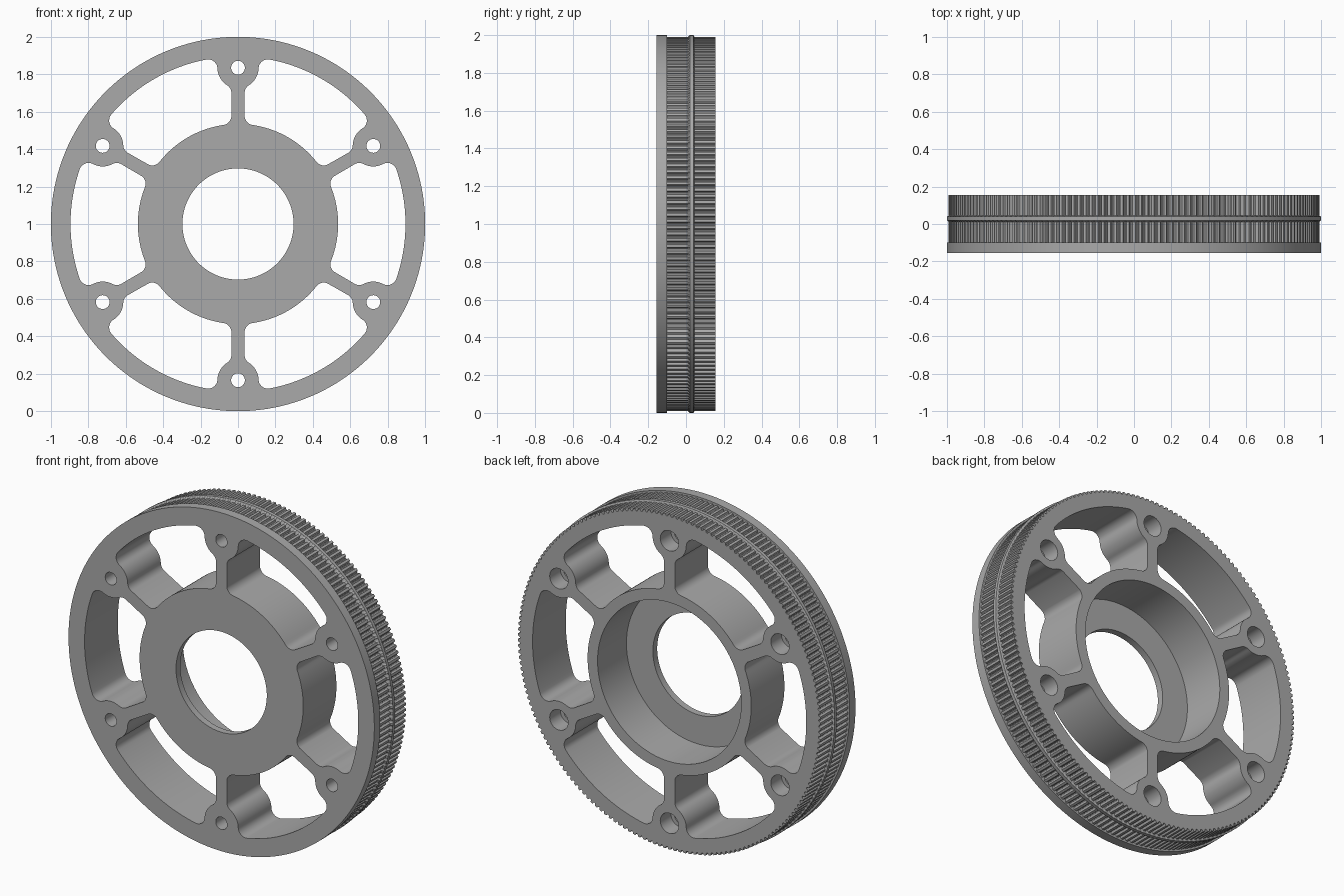
import bpy, bmesh
from math import sin, cos, pi, atan2, hypot, radians, sqrt

cube = bpy.data.objects.get("Cube")
if cube:
    bpy.data.objects.remove(cube, do_unlink=True)

HALF = 0.155                       # half width of the wheel
TEETH = 186
TOOTH = [(-0.21, 0.99), (0.21, 0.99), (0.28, 0.983), (0.37, 0.978),
         (0.5, 0.976), (0.63, 0.978), (0.72, 0.983)]
HUB, RIM, BOSS, BOLT, FILLET, SPOKE = 0.535, 0.895, 0.11, 0.835, 0.05, 0.035


def circle(r, n=128, centre=(0, 0)):
    return [(centre[0] + r * cos(2 * pi * i / n), centre[1] + r * sin(2 * pi * i / n)) for i in range(n)]


def arc(centre, r, start, end, n):
    """Points on the shorter arc between the directions of two points."""
    a = atan2(start[1] - centre[1], start[0] - centre[0])
    b = atan2(end[1] - centre[1], end[0] - centre[0])
    d = (b - a + pi) % (2 * pi) - pi
    return [(centre[0] + r * cos(a + d * i / n), centre[1] + r * sin(a + d * i / n)) for i in range(n)]


def turn(points, angle):
    c, s = cos(angle), sin(angle)
    return [(x * c - z * s, x * s + z * c) for x, z in points]


def loft(bm, rings):
    """Closed solid through rings of (y, outline), with the axis along y."""
    loops = [[bm.verts.new((x, y, z + 1)) for x, z in pts] for y, pts in rings]
    n = len(loops[0])
    for a, b in zip(loops, loops[1:]):
        for i in range(n):
            bm.faces.new((a[i], a[(i + 1) % n], b[(i + 1) % n], b[i]))
    bm.faces.new(loops[0])
    bm.faces.new(loops[-1])


def finish(bm, name):
    bmesh.ops.recalc_face_normals(bm, faces=bm.faces)
    mesh = bpy.data.meshes.new(name)
    bm.to_mesh(mesh)
    bm.free()
    obj = bpy.data.objects.new(name, mesh)
    bpy.context.collection.objects.link(obj)
    return obj


def pocket():
    """Opening between two spokes: half outline of tangent arcs, mirrored."""
    o, bolt, fx = (0, 0), (0, BOLT), SPOKE + FILLET
    mid = (sin(pi / 6), cos(pi / 6))
    low = (fx, sqrt((HUB + FILLET) ** 2 - fx ** 2))
    high = (fx, BOLT - sqrt((BOSS + FILLET) ** 2 - fx ** 2))
    rr, br = RIM - FILLET, BOSS + FILLET
    z = (rr ** 2 + BOLT ** 2 - br ** 2) / (2 * BOLT)
    top = (sqrt(rr ** 2 - z ** 2), z)
    half = arc(o, HUB, mid, low, 14)
    half += arc(low, FILLET, o, (0, low[1]), 8)
    half += arc(high, FILLET, (0, high[1]), bolt, 8)
    half += arc(bolt, BOSS, high, top, 10)
    half += arc(top, FILLET, bolt, (top[0] * 2, top[1] * 2), 10)
    half += arc(o, RIM, top, mid, 16)
    half.append((mid[0] * RIM, mid[1] * RIM))
    # Centre the pocket on the vertical axis, then mirror it
    half = turn(half, pi / 6)
    return half + [(-x, z) for x, z in half[-2:0:-1]]


# Toothed body: front flange, two belt tracks and a middle ridge
angles = [((t + f) * 2 * pi / TEETH, r) for t in range(TEETH) for f, r in TOOTH]
gear = [(r * sin(a), r * cos(a)) for a, r in angles]
disc = [(sin(a), cos(a)) for a, r in angles]
bm = bmesh.new()
loft(bm, [(-HALF, disc), (-0.10, disc), (-0.10, gear), (0.01, gear), (0.02, disc),
          (0.04, disc), (0.045, gear), (HALF, gear)])
wheel = finish(bm, "toothed_wheel")

# Cutter: stepped centre bore, spoke pockets and stepped bolt holes
bm = bmesh.new()
loft(bm, [(-0.3, circle(0.297)), (-0.115, circle(0.297)), (-0.115, circle(0.47)), (0.3, circle(0.47))])
opening = pocket()
for k in range(6):
    shape = turn(opening, k * pi / 3 + pi / 6)
    loft(bm, [(-0.3, shape), (0.3, shape)])
    centre = turn([(0, BOLT)], k * pi / 3)[0]
    small, large = circle(0.037, 32, centre), circle(0.06, 32, centre)
    loft(bm, [(-0.3, small), (0.055, small), (0.055, large), (0.3, large)])
cutter = finish(bm, "opening_cutter")
cutter.hide_render = True

cut = wheel.modifiers.new("openings", 'BOOLEAN')
cut.operation, cut.solver, cut.object = 'DIFFERENCE', 'EXACT', cutter
bpy.context.view_layer.objects.active = wheel
wheel.select_set(True)
bpy.ops.object.modifier_apply(modifier=cut.name)
bpy.data.objects.remove(cutter, do_unlink=True)

# Single grey finish
grey = bpy.data.materials.new("plain_grey")
grey.use_nodes = True
colour = (0.4, 0.4, 0.4, 1)
grey.diffuse_color = colour
grey.node_tree.nodes["Principled BSDF"].inputs["Base Color"].default_value = colour
wheel.data.materials.clear()
wheel.data.materials.append(grey)
bpy.ops.object.shade_smooth_by_angle(angle=radians(25))
